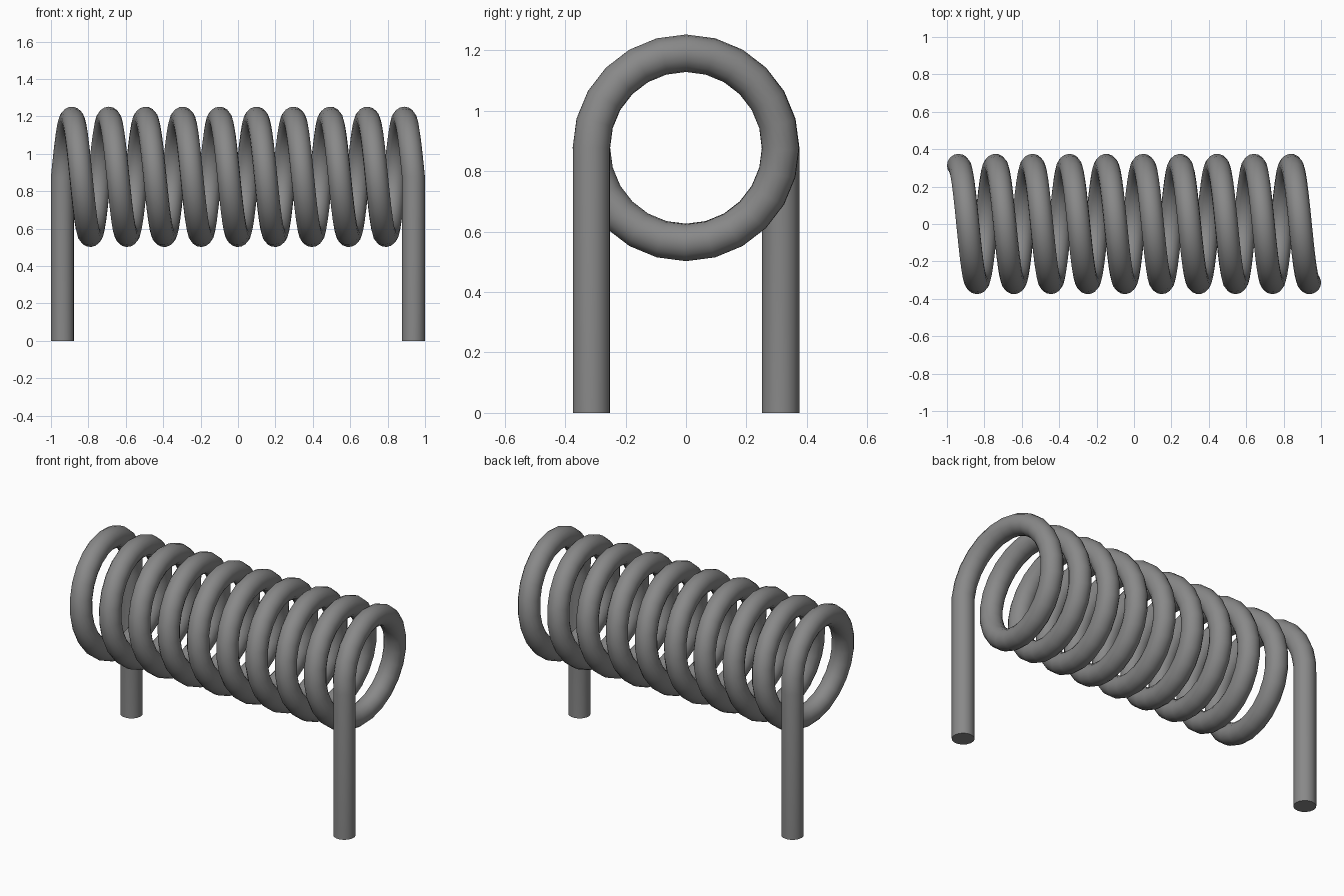
import bpy
from math import cos, sin, tau, radians

cube = bpy.data.objects.get("Cube")
if cube:
    bpy.data.objects.remove(cube, do_unlink=True)

HALF_LENGTH = 0.938   # wire centre at each end
COIL_RADIUS = 0.313
WIRE_RADIUS = 0.062
AXIS_HEIGHT = 0.877
TURNS = 9.5
STEPS_PER_TURN = 24

# Plain grey metal
metal = bpy.data.materials.new("grey_metal")
metal.use_nodes = True
colour = (0.25, 0.25, 0.25, 1)
metal.diffuse_color = colour
metal.node_tree.nodes["Principled BSDF"].inputs["Base Color"].default_value = colour

# Wire path: back leg, helix along x, front leg
steps = int(TURNS * STEPS_PER_TURN)
path = [(-HALF_LENGTH, COIL_RADIUS, 0)]
for i in range(steps + 1):
    angle = tau * i / STEPS_PER_TURN
    path.append((-HALF_LENGTH + 2 * HALF_LENGTH * i / steps,
                 COIL_RADIUS * cos(angle),
                 AXIS_HEIGHT + COIL_RADIUS * sin(angle)))
path.append((HALF_LENGTH, -COIL_RADIUS, 0))

# Round wire swept along the path, with closed ends
curve = bpy.data.curves.new("coil_wire", "CURVE")
curve.dimensions = "3D"
curve.bevel_depth = WIRE_RADIUS
curve.bevel_resolution = 6
curve.use_fill_caps = True
spline = curve.splines.new("POLY")
spline.points.add(len(path) - 1)
for point, co in zip(spline.points, path):
    point.co = (*co, 1)

wire = bpy.data.objects.new("coil_wire", curve)
bpy.context.collection.objects.link(wire)
curve.materials.append(metal)

# Turn into a mesh with smooth sides and sharp end caps
bpy.ops.object.select_all(action="DESELECT")
wire.select_set(True)
bpy.context.view_layer.objects.active = wire
bpy.ops.object.convert(target="MESH")
bpy.ops.object.shade_smooth_by_angle(angle=radians(40))
